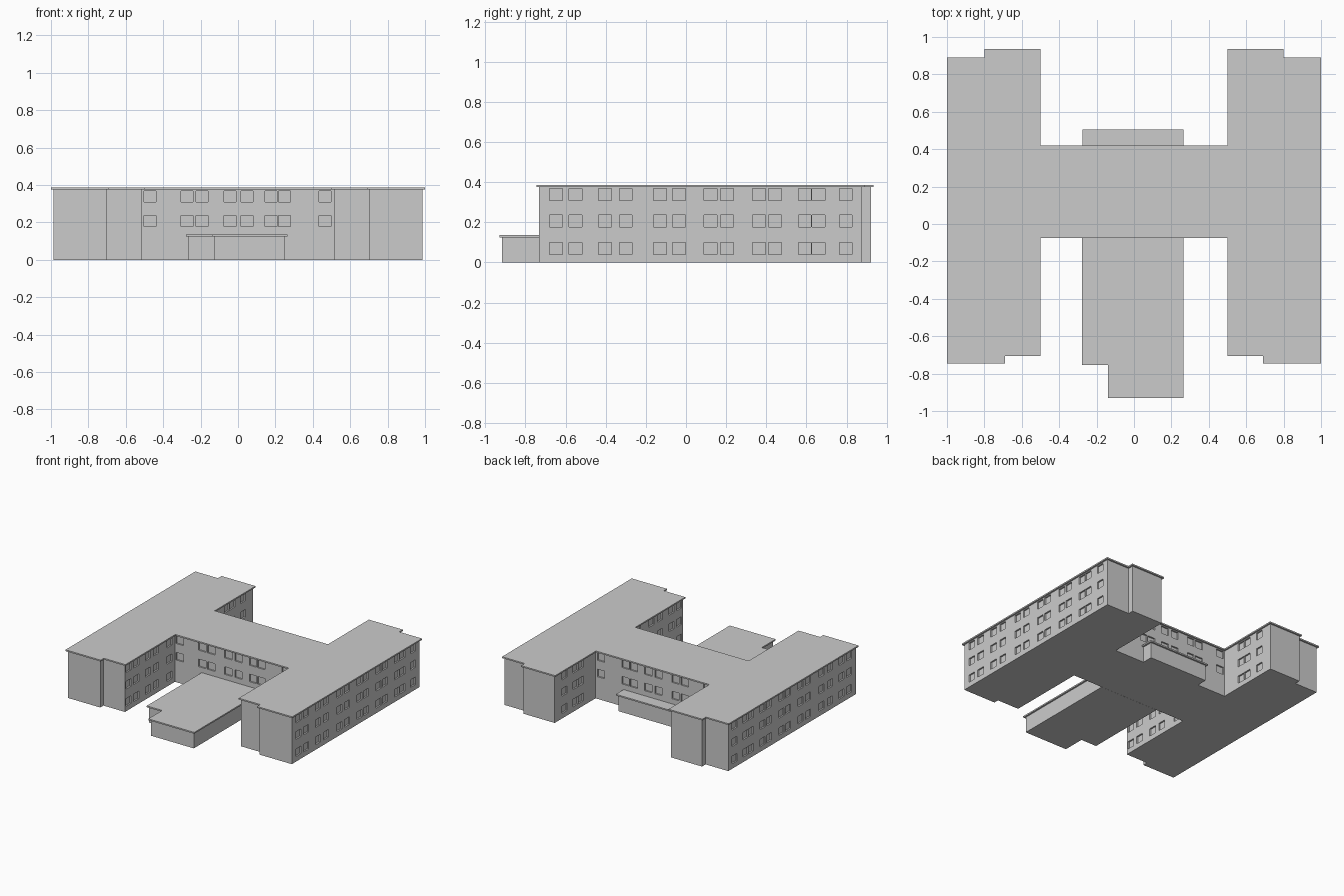
import bpy, bmesh
from mathutils import Vector, Matrix

if "Cube" in bpy.data.objects:
    bpy.data.objects.remove(bpy.data.objects["Cube"])

OVERHANG = 0.013


def inset(pts, d):
    """Shrink a counter-clockwise right-angled outline by d."""
    out = []
    for i, p in enumerate(pts):
        p = Vector(p)
        a = (p - Vector(pts[i - 1])).normalized()
        b = (Vector(pts[(i + 1) % len(pts)]) - p).normalized()
        out.append(p + d * (Vector((-a.y, a.x)) + Vector((-b.y, b.x))))
    return out


def finish(bm, name):
    bmesh.ops.recalc_face_normals(bm, faces=bm.faces)
    mesh = bpy.data.meshes.new(name)
    bm.to_mesh(mesh)
    bm.free()
    ob = bpy.data.objects.new(name, mesh)
    bpy.context.collection.objects.link(ob)
    return ob


def prism(name, pts, z0, z1):
    bm = bmesh.new()
    face = bm.faces.new([bm.verts.new((p[0], p[1], z0)) for p in pts])
    top = bmesh.ops.extrude_face_region(bm, geom=[face])
    verts = [v for v in top["geom"] if isinstance(v, bmesh.types.BMVert)]
    bmesh.ops.translate(bm, verts=verts, vec=(0, 0, z1 - z0))
    return finish(bm, name)


def block(name, outline, wall_top, roof_top):
    """Walls plus an overhanging flat roof slab."""
    walls = prism(name + "_walls", inset(outline, OVERHANG), 0, wall_top)
    prism(name + "_roof", outline, wall_top, roof_top)
    return walls


# Main H-shaped building
half = [(0.5, -0.075), (0.5, -0.705), (0.69, -0.705), (0.69, -0.745), (1, -0.745),
        (1, 0.89), (0.8, 0.89), (0.8, 0.935), (0.5, 0.935), (0.5, 0.42)]
main = block("main", half + [(-x, y) for x, y in reversed(half)], 0.375, 0.386)

# Low front annex and rear porch
block("annex", [(-0.277, -0.05), (-0.277, -0.755), (-0.14, -0.755),
                (-0.14, -0.93), (0.265, -0.93), (0.265, -0.05)], 0.125, 0.136)
block("porch", [(-0.275, 0.39), (0.265, 0.39), (0.265, 0.505), (-0.275, 0.505)],
      0.125, 0.136)

# Window recesses
side_ys = [-0.647, -0.55, -0.403, -0.30, -0.13, -0.035, 0.122, 0.204,
           0.363, 0.443, 0.592, 0.66, 0.796]
link_xs = [-0.47, -0.273, -0.193, -0.043, 0.048, 0.176, 0.249, 0.465]
rows = [0.07, 0.207, 0.338]
W, H, DEPTH = 0.064, 0.06, 0.012
cut = bmesh.new()


def recess(x, y, z, along_x):
    size = (W, 2 * DEPTH, H) if along_x else (2 * DEPTH, W, H)
    m = Matrix.Translation((x, y, z)) @ Matrix.Diagonal((*size, 1))
    bmesh.ops.create_cube(cut, size=1, matrix=m)


for s in (-1, 1):
    for z in rows:
        for y in side_ys:
            recess(s * (1 - OVERHANG), y, z, False)
            if y < -0.12 or y > 0.5:
                recess(s * (0.5 + OVERHANG), y, z, False)
for z in rows[1:]:
    for x in link_xs:
        for y in (-0.075 + OVERHANG, 0.42 - OVERHANG):
            recess(x, y, z, True)
cutter = finish(cut, "window_cutter")
cutter.hide_render = True

mod = main.modifiers.new("windows", "BOOLEAN")
mod.operation = "DIFFERENCE"
mod.solver = "EXACT"
mod.object = cutter
bpy.context.view_layer.objects.active = main
bpy.ops.object.modifier_apply(modifier=mod.name)
bpy.data.objects.remove(cutter)
